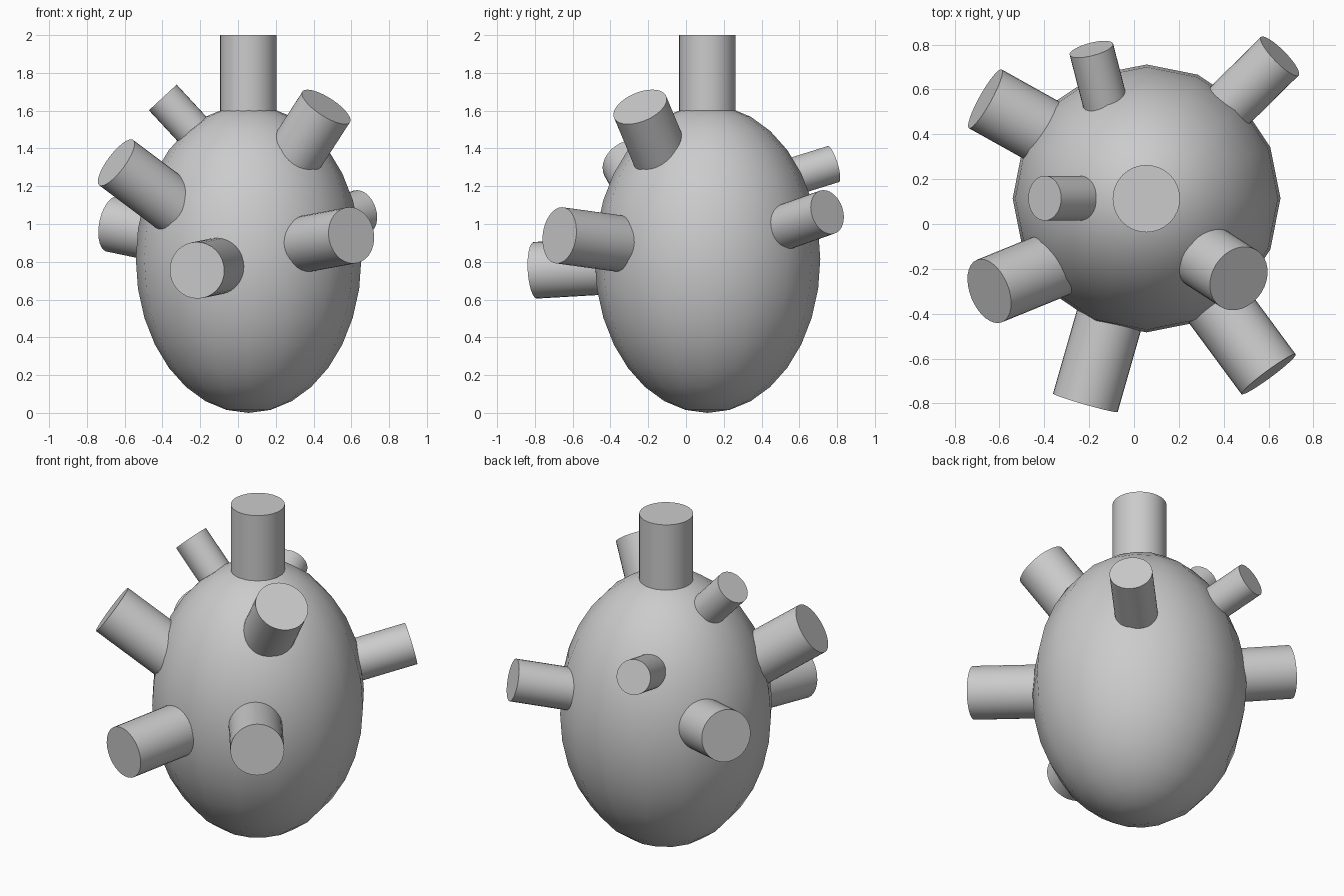
import bpy
from math import radians
from mathutils import Vector

if "Cube" in bpy.data.objects:
    bpy.data.objects.remove(bpy.data.objects["Cube"])


def smooth(obj):
    bpy.ops.object.select_all(action='DESELECT')
    obj.select_set(True)
    bpy.context.view_layer.objects.active = obj
    bpy.ops.object.shade_smooth_by_angle(angle=radians(40))


def tube(name, tip, direction, radius, length=0.6):
    """Capped cylinder ending at tip and running back into the body."""
    d = Vector(direction).normalized()
    bpy.ops.mesh.primitive_cylinder_add(
        vertices=32, radius=radius, depth=length,
        location=Vector(tip) - d * length / 2,
        rotation=d.to_track_quat('Z', 'Y').to_euler())
    obj = bpy.context.object
    obj.name = name
    smooth(obj)


# egg-shaped body
bpy.ops.mesh.primitive_uv_sphere_add(segments=16, ring_count=16, radius=1,
                                     location=(0.056, 0.114, 0.815))
body = bpy.context.object
body.name = "body"
body.scale = (0.597, 0.597, 0.815)
bpy.ops.object.transform_apply(location=False, rotation=False, scale=True)
smooth(body)

# tubes: name, tip centre, outward direction, radius
tubes = [
    ("top_tube", (0.055, 0.113, 2.0), (0, 0, 1), 0.15),
    ("front_tube", (-0.217, -0.797, 0.755), (-0.275, -0.96, -0.055), 0.15),
    ("front_right_tube", (0.60, -0.67, 0.94), (0.59, -0.80, 0.11), 0.15),
    ("upper_right_tube", (0.467, -0.243, 1.62), (0.51, -0.33, 0.79), 0.15),
    ("upper_left_tube", (-0.645, -0.299, 1.325), (-0.76, -0.31, 0.57), 0.15),
    ("back_right_tube", (0.65, 0.748, 1.063), (0.69, 0.68, 0.24), 0.12),
    ("back_tube", (-0.19, 0.779, 1.317), (-0.24, 0.93, 0.29), 0.10),
    ("small_left_tube", (-0.398, 0.115, 1.67), (-0.68, 0, 0.735), 0.10),
    ("back_left_tube", (-0.663, 0.558, 1.0), (-0.86, 0.48, 0.18), 0.15),
]
for t in tubes:
    tube(*t)
